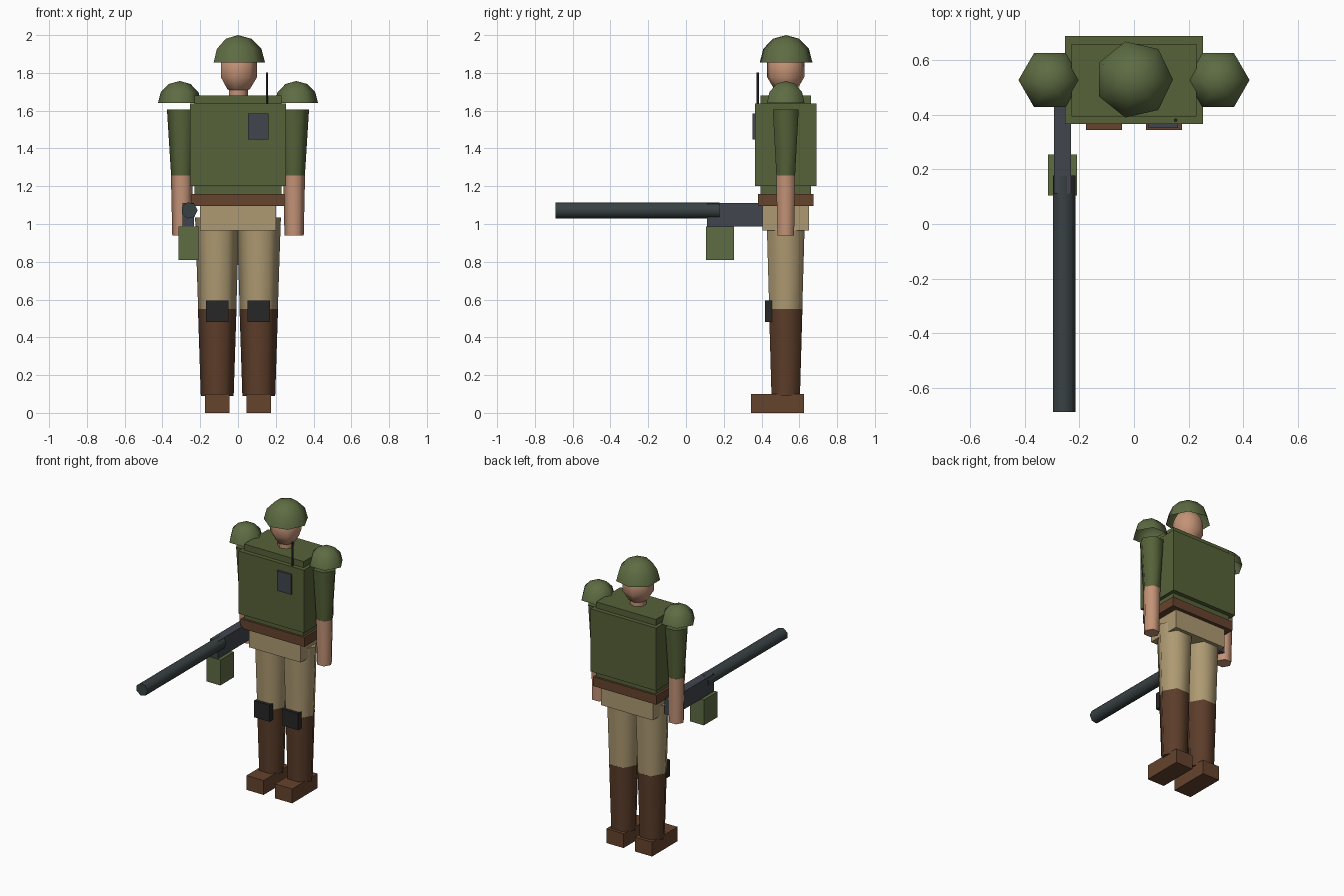
import bpy, bmesh
from math import sin, cos, pi, radians
from mathutils import Matrix, Vector

if "Cube" in bpy.data.objects:
    bpy.data.objects.remove(bpy.data.objects["Cube"], do_unlink=True)

CY = 0.528  # depth of the body's centre line


def material(name, hex_code):
    srgb = [int(hex_code[i:i + 2], 16) / 255 for i in (0, 2, 4)]
    colour = [c / 12.92 if c <= 0.04045 else ((c + 0.055) / 1.055) ** 2.4 for c in srgb] + [1]
    mat = bpy.data.materials.new(name)
    mat.use_nodes = True
    mat.diffuse_color = colour
    mat.node_tree.nodes["Principled BSDF"].inputs["Base Color"].default_value = colour
    return mat


olive = material("olive cloth", "566239")
helmet_green = material("helmet green", "5e6c43")
skin = material("skin", "c49377")
tan = material("tan cloth", "ae9a72")
boot_brown = material("boot brown", "5c3d2a")
leather = material("leather brown", "65432d")
steel = material("barrel steel", "394143")
gunmetal = material("gunmetal", "41454d")
black = material("black rubber", "272727")


def finish(name, bm, mat):
    bmesh.ops.remove_doubles(bm, verts=bm.verts, dist=0.0001)
    bmesh.ops.recalc_face_normals(bm, faces=bm.faces)
    mesh = bpy.data.meshes.new(name)
    bm.to_mesh(mesh)
    bm.free()
    mesh.materials.append(mat)
    obj = bpy.data.objects.new(name, mesh)
    bpy.context.collection.objects.link(obj)
    return obj


def box(name, x, y, z, mat):
    """Box between the given (low, high) limits on each axis."""
    bm = bmesh.new()
    size = [b - a for a, b in (x, y, z)]
    centre = Vector([(a + b) / 2 for a, b in (x, y, z)])
    bmesh.ops.create_cube(bm, size=1, matrix=Matrix.Translation(centre) @ Matrix.Diagonal(size + [1]))
    return finish(name, bm, mat)


def lathe(name, sides, profile, centre, mat, caps=True, turn=0):
    """Turned solid from (radius, height) pairs, first side corner at +x."""
    bm = bmesh.new()
    rings = [[bm.verts.new((r * cos(2 * pi * i / sides), r * sin(2 * pi * i / sides), h))
              for i in range(sides)] for r, h in profile]
    for low, high in zip(rings, rings[1:]):
        for i in range(sides):
            j = (i + 1) % sides
            bm.faces.new((low[i], low[j], high[j], high[i]))
    if caps:
        bm.faces.new(rings[0][::-1])
        bm.faces.new(rings[-1])
    bmesh.ops.transform(bm, verts=bm.verts,
                        matrix=Matrix.Translation(centre) @ Matrix.Rotation(turn, 4, "X"))
    obj = finish(name, bm, mat)
    bpy.ops.object.select_all(action="DESELECT")
    obj.select_set(True)
    bpy.context.view_layer.objects.active = obj
    bpy.ops.object.shade_smooth_by_angle(angle=radians(65))
    return obj


def dome(name, sides, radius, height, centre, mat):
    steps = [i * pi / 6 for i in range(4)]
    profile = [(radius * cos(a), height * sin(a)) for a in steps]
    return lathe(name, sides, profile, centre, mat, caps=False)


def around(middle, half):
    return middle - half, middle + half


# Head
latitudes = [radians(-90 + 36 * i) for i in range(6)]
lathe("head", 7, [(0.106 * cos(a), 0.128 * sin(a)) for a in latitudes],
      (0, CY, 1.817), skin, caps=False)
lathe("neck", 7, [(0.053, 1.66), (0.053, 1.75)], (0, CY, 0), skin)
dome("helmet", 7, 0.143, 0.145, (0, 0.53, 1.855), helmet_green)

# Body
box("torso", around(0, 0.23), around(CY, 0.133), (1.15, 1.68), olive)
box("vest", around(0, 0.253), around(CY, 0.162), (1.2, 1.637), olive)
box("belt", around(0, 0.246), around(CY, 0.147), (1.095, 1.16), leather)
box("pelvis", around(0, 0.2), around(CY, 0.123), (0.965, 1.1), tan)

# Limbs, one set for each side
for side, word in ((1, "left"), (-1, "right")):
    leg_x, arm_x = side * 0.11, side * 0.297
    lathe(word + "_trouser_leg", 6, [(0.101, 0.55), (0.117, 1.035)], (leg_x, CY, 0), tan)
    lathe(word + "_boot_shaft", 6, [(0.087, 0.09), (0.102, 0.55)], (leg_x, CY, 0), boot_brown)
    box(word + "_foot", around(leg_x, 0.066), (0.345, 0.625), (0, 0.1), leather)
    box(word + "_knee_pad", around(leg_x, 0.06), (0.418, 0.455), (0.48, 0.595), black)
    lathe(word + "_sleeve", 6, [(0.057, 1.255), (0.079, 1.605)], (arm_x, CY, 0), olive)
    lathe(word + "_forearm", 6, [(0.051, 0.94), (0.058, 1.256)], (arm_x, CY, 0), skin)
    dome(word + "_shoulder_pad", 6, 0.115, 0.117, (side * 0.309, CY, 1.64), helmet_green)

# Chest radio
box("radio", (0.053, 0.162), (0.352, 0.375), (1.447, 1.586), gunmetal)
lathe("radio_antenna", 5, [(0.007, 1.5), (0.007, 1.802)], (0.153, 0.381, 0), black)

# Long gun held in the right hand
box("gun_receiver", around(-0.263, 0.031), (0.112, 0.57), (0.987, 1.11), gunmetal)
lathe("gun_barrel", 7, [(0.044, -0.178), (0.044, 0.69)], (-0.258, 0, 1.072), steel, turn=pi / 2)
box("ammunition_box", around(-0.263, 0.053), (0.105, 0.255), (0.81, 0.987), helmet_green)
